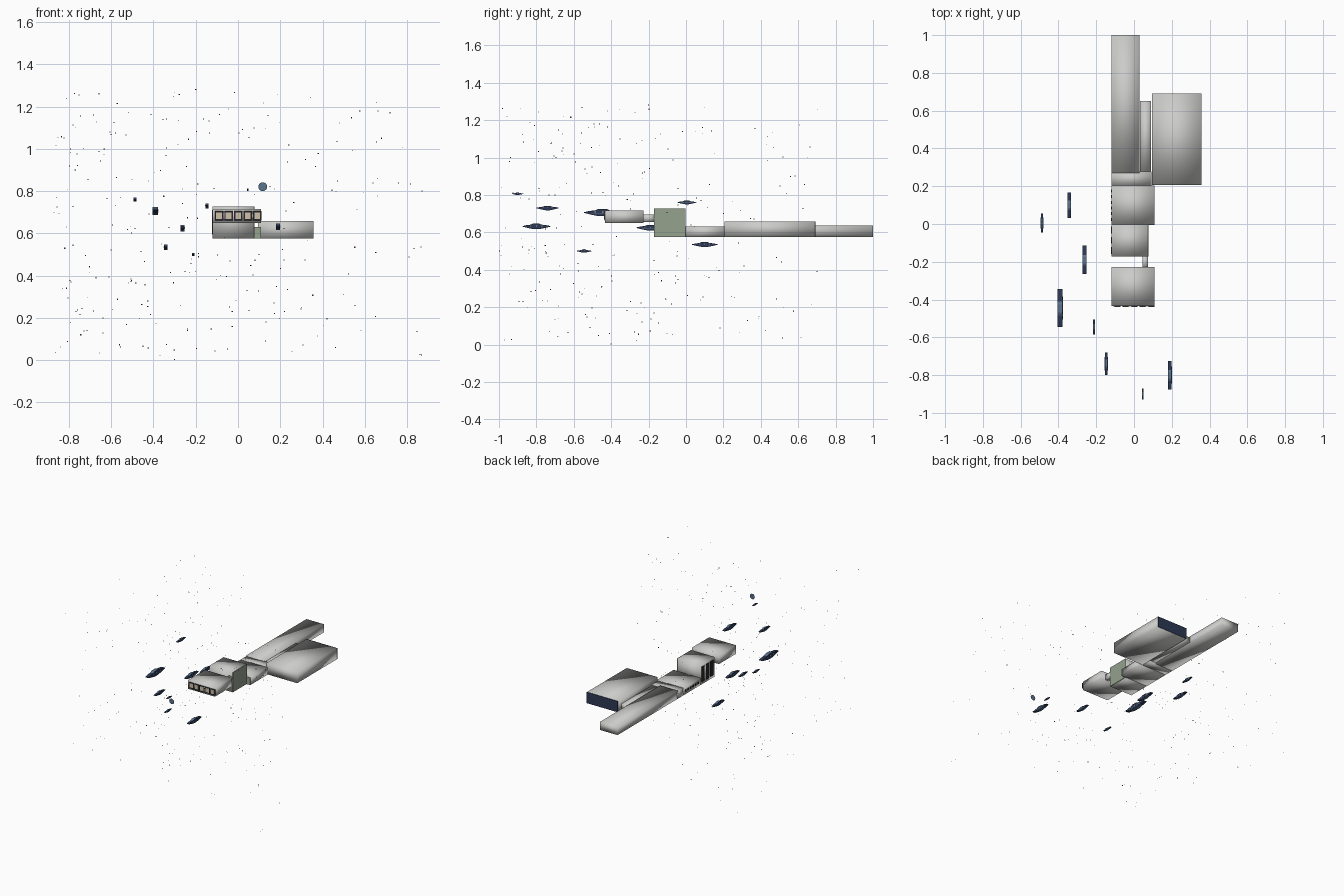
import bpy, bmesh, random
from mathutils import Vector

cube = bpy.data.objects.get("Cube")
if cube:
    bpy.data.objects.remove(cube, do_unlink=True)


def material(name, *rgb):
    m = bpy.data.materials.new(name)
    m.use_nodes = True
    m.diffuse_color = (*rgb, 1)
    bsdf = next(n for n in m.node_tree.nodes if n.type == "BSDF_PRINCIPLED")
    bsdf.inputs["Base Color"].default_value = (*rgb, 1)
    return m


hull = material("hull_grey", .6, .6, .59)
sage = material("sage_panel", .3, .36, .27)
dark = material("dark_opening", .02, .02, .025)
navy = material("navy", .025, .04, .09)
slate = material("slate_blue", .1, .17, .27)
cream = material("cream_window", .62, .52, .4)
rock = material("speck_grey", .12, .11, .1)


def finish(name, bm, mats, smooth=False):
    me = bpy.data.meshes.new(name)
    bmesh.ops.recalc_face_normals(bm, faces=bm.faces[:])
    bm.to_mesh(me)
    bm.free()
    for m in mats:
        me.materials.append(m)
    for p in me.polygons:
        p.use_smooth = smooth
    ob = bpy.data.objects.new(name, me)
    bpy.context.scene.collection.objects.link(ob)
    return ob


def box(name, xs, ys, zs, mat=hull):
    """Box from its extents; hull blocks share soft normals across corners."""
    bm = bmesh.new()
    bmesh.ops.create_cube(bm, size=1)
    for v in bm.verts:
        v.co = Vector([(a + b) / 2 + c * (b - a) for (a, b), c in zip((xs, ys, zs), v.co)])
    return finish(name, bm, [mat], mat is hull)


# Main hull blocks, from the bow to the stern
LEFT, BASE = -.12, .575
box("bow_block", (LEFT, .108), (-.434, -.228), (.65, .716))
box("bow_connector", (.044, .073), (-.24, -.16), (.655, .695))
box("hangar_block", (LEFT, .075), (-.172, -.003), (BASE, .727))
box("middle_block", (LEFT, .108), (-.003, .205), (BASE, .63))
box("rear_joint", (LEFT, .093), (.2, .278), (BASE, .63))
box("long_boom", (LEFT, .03), (.27, 1), (BASE, .636))
box("boom_link", (.033, .091), (.27, .652), (BASE + .01, .625))
box("side_pod", (.095, .357), (.207, .69), (BASE, .659))

# Flat coloured panels that cover whole block faces
box("hangar_panel", (.074, .077), (-.172, -.003), (BASE, .727), sage)
box("middle_front_panel", (.06, .108), (-.006, -.002), (BASE, .63), sage)
box("pod_rear_panel", (.095, .357), (.689, .692), (BASE, .659), navy)

# Bow windows: dark frame with a cream pane
for i in range(5):
    x = -.089 + i * .045
    box("window_frame", (x - .02, x + .02), (-.437, -.433), (.662, .706), dark)
    box("window_pane", (x - .014, x + .014), (-.439, -.436), (.668, .7), cream)

# Hangar bays and small ports on the right flank
for i in range(3):
    y = -.14 + i * .054
    box("hangar_bay", (-.123, -.119), (y - .018, y + .018), (.594, .71), dark)
for i in range(6):
    y = .025 + i * .03
    box("flank_port", (-.123, -.119), (y - .008, y + .008), (.595, .61), dark)


# Small craft: extruded lens profile with a raised cabin
def craft(x, y, z, length):
    top = [(-.5, .01), (-.36, .04), (-.2, .06), (-.12, .1), (.1, .1),
           (.18, .06), (.36, .04), (.5, .01)]
    low = [(.5, -.01), (.3, -.06), (.1, -.1), (-.1, -.1), (-.3, -.06), (-.5, -.01)]
    bm = bmesh.new()
    prof = [bm.verts.new((x - .065 * length, y + a * length, z + b * length))
            for a, b in top + low]
    face = bm.faces.new(prof)
    ext = bmesh.ops.extrude_face_region(bm, geom=[face])
    for v in ext["geom"]:
        if isinstance(v, bmesh.types.BMVert):
            v.co.x += .13 * length
    for f in bm.faces:
        if abs(f.calc_center_median().z - z) > .07 * length:
            f.material_index = 1
    finish("craft_hull", bm, [navy, slate])
    w, h = .07 * length, .015 * length
    for k in (-.2, 0, .2):
        c = y + k * length
        box("craft_light", (x - w, x + w), (c - h, c + h), (z, z + 2 * h), cream)
    box("craft_stripe", (x - w, x + w), (y - .3 * length, y + .3 * length),
        (z - 2 * h, z - h), slate)


for spec in [(-.487, .005, .76, .1), (-.342, .1, .535, .135), (-.262, -.19, .625, .15),
             (-.391, -.445, .706, .2), (-.212, -.545, .5, .08),
             (-.147, -.74, .73, .12), (.046, -.9, .806, .06), (.19, -.8, .632, .15)]:
    craft(*spec)

# Thin round disc facing the bow
bm = bmesh.new()
bmesh.ops.create_circle(bm, cap_ends=True, segments=16, radius=.021)
for v in bm.verts:
    v.co = Vector((.117 + v.co.x, -.97, .821 + v.co.y))
finish("signal_disc", bm, [slate])

# Scattered specks: tiny crossed upright cards
random.seed(4)
spots = [(-.87, .2, .7), (.87, -.7, .8), (.1, -.997, .5), (-.3, -.4, .003), (-.2, -.2, 1.28)]
while len(spots) < 250:
    p = (random.uniform(-.87, .87), random.uniform(-.99, .75), random.uniform(.02, 1.27))
    if p[0] + p[1] < .23:
        spots.append(p)
bm = bmesh.new()
for p in spots:
    r = random.uniform(.0015, .003)
    for d in (Vector((r, 0, 0)), Vector((0, r, 0))):
        up = Vector((0, 0, r))
        c = Vector(p)
        bm.faces.new([bm.verts.new(c + o) for o in (-d - up, d - up, d + up, up - d)])
finish("specks", bm, [rock])
